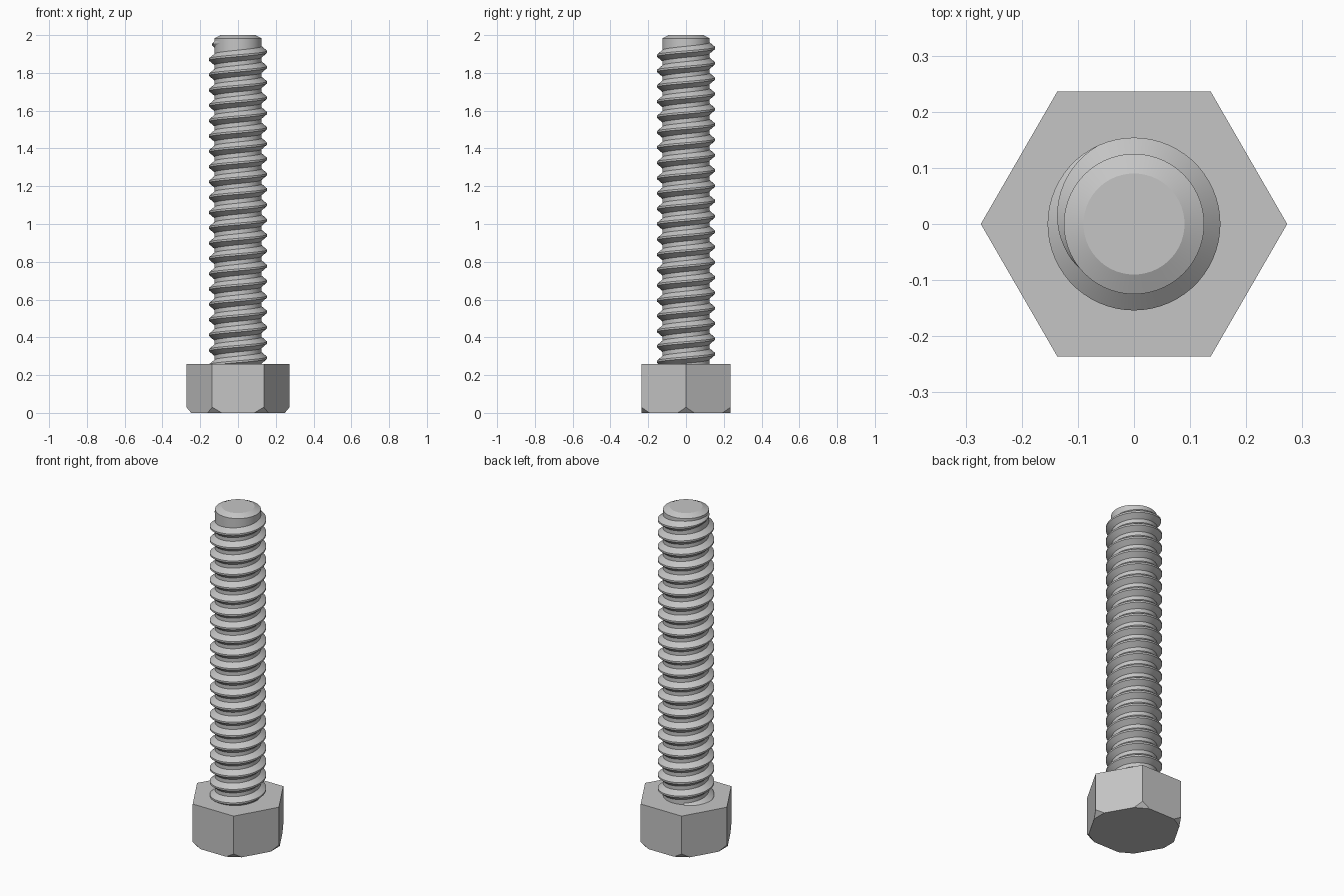
import bpy, bmesh
from math import sin, cos, pi, radians
from mathutils import Vector

old = bpy.data.objects.get("Cube")
if old:
    bpy.data.objects.remove(old, do_unlink=True)

steel = bpy.data.materials.new("grey_steel")
steel.use_nodes = True
GREY = (0.56, 0.56, 0.56, 1)
steel.diffuse_color = GREY
steel.node_tree.nodes["Principled BSDF"].inputs["Base Color"].default_value = GREY

HEAD_TOP = 0.258
CORE, CREST = 0.125, 0.154
PITCH = 0.081


def finish(name, bm, smooth=True):
    bmesh.ops.recalc_face_normals(bm, faces=bm.faces[:])
    mesh = bpy.data.meshes.new(name)
    bm.to_mesh(mesh)
    bm.free()
    mesh.materials.append(steel)
    obj = bpy.data.objects.new(name, mesh)
    bpy.context.collection.objects.link(obj)
    if smooth:
        bpy.ops.object.select_all(action="DESELECT")
        obj.select_set(True)
        bpy.context.view_layer.objects.active = obj
        bpy.ops.object.shade_smooth_by_angle(angle=radians(25))
    return obj


def loft(bm, rings, closed_profile=True):
    """Join successive rings of points with quads and cap both ends."""
    rows = [[bm.verts.new(p) for p in ring] for ring in rings]
    n = len(rows[0])
    for a, b in zip(rows, rows[1:]):
        for i in range(n):
            j = (i + 1) % n
            bm.faces.new((a[i], a[j], b[j], b[i]))
    bm.faces.new(rows[0])
    bm.faces.new(rows[-1])


def circle(radius, z, sides):
    return [(radius * cos(2 * pi * i / sides), radius * sin(2 * pi * i / sides), z)
            for i in range(sides)]


# Hexagonal head, with a flat cut across each lower corner
bm = bmesh.new()
HEX = 0.273
loft(bm, [circle(HEX, 0, 6), circle(HEX, HEAD_TOP, 6)])
for k in range(6):
    a = k * pi / 3
    out = Vector((cos(a), sin(a), 0))
    normal = out * 0.03 - Vector((0, 0, 0.025))
    cut = bmesh.ops.bisect_plane(bm, geom=bm.verts[:] + bm.edges[:] + bm.faces[:],
                                 plane_co=out * (HEX - 0.025), plane_no=normal,
                                 clear_outer=True)
    edges = [e for e in cut["geom_cut"] if isinstance(e, bmesh.types.BMEdge)]
    bmesh.ops.holes_fill(bm, edges=[e for e in bm.edges if e.is_boundary], sides=0)
finish("hex_head", bm, smooth=False)

# Plain shank core with a chamfered tip
bm = bmesh.new()
loft(bm, [circle(CORE, HEAD_TOP - 0.03, 72), circle(CORE, 1.983, 72), circle(0.09, 2.0, 72)])
finish("shank_core", bm)

# Right-handed helical thread that fades out near the tip
bm = bmesh.new()
STEPS = 60
END, FADE = radians(228), radians(113)
ROOT = CORE - 0.002
turns = 21.3
count = int(turns * STEPS)
rings = []
for s in range(count + 1):
    angle = END - 2 * pi * (count - s) / STEPS
    z = 1.952 + PITCH * (angle - pi) / (2 * pi)
    f = min(1.0, (END - angle) / FADE)
    r = ROOT + (CREST - ROOT) * f
    width = 0.3 + 0.7 * f
    section = [(ROOT, -0.031), (r, -0.005), (r, 0.005), (ROOT, 0.031)]
    rings.append([(q * cos(angle), q * sin(angle), z + h * width) for q, h in section])
loft(bm, rings)
finish("screw_thread", bm)
